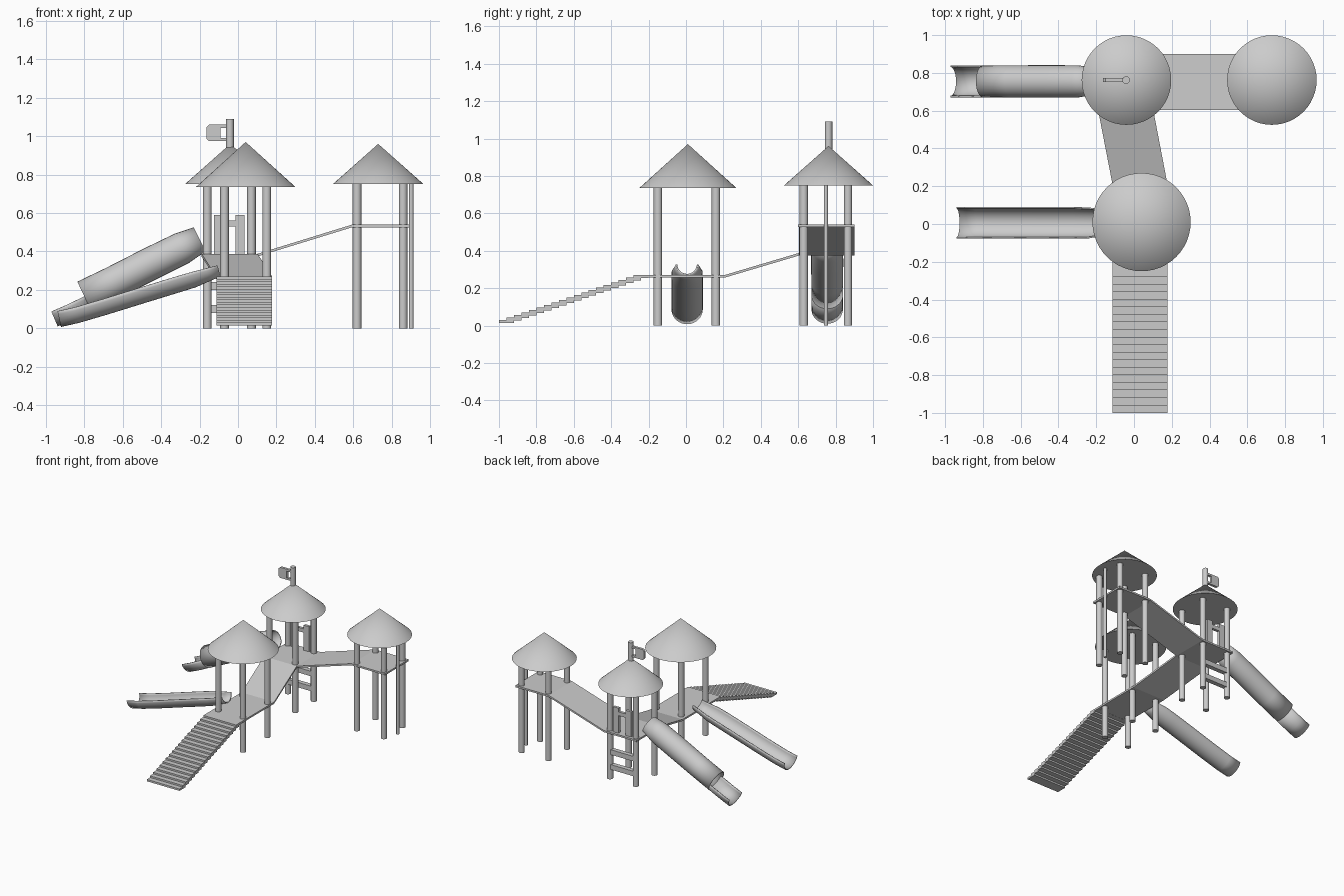
import bpy, bmesh
from math import sin, cos, pi, radians
from mathutils import Vector

if "Cube" in bpy.data.objects:
    bpy.data.objects.remove(bpy.data.objects["Cube"])


def finish(name, bm, smooth=False, shell=0):
    bmesh.ops.recalc_face_normals(bm, faces=bm.faces)
    me = bpy.data.meshes.new(name)
    bm.to_mesh(me)
    bm.free()
    ob = bpy.data.objects.new(name, me)
    bpy.context.collection.objects.link(ob)
    if shell:
        m = ob.modifiers.new("wall", 'SOLIDIFY')
        m.thickness, m.offset = shell, 0
    if smooth:
        bpy.ops.object.select_all(action='DESELECT')
        ob.select_set(True)
        bpy.context.view_layer.objects.active = ob
        bpy.ops.object.shade_smooth_by_angle(angle=radians(35))
    return ob


def cone(name, x, y, z0, z1, r0, r1, seg=24):
    bm = bmesh.new()
    bmesh.ops.create_cone(bm, cap_ends=True, segments=seg, radius1=r0, radius2=r1, depth=z1 - z0)
    bmesh.ops.translate(bm, vec=(x, y, (z0 + z1) / 2), verts=bm.verts)
    return finish(name, bm, True)


def slab(name, pts, thick, direction=(0, 0, -1)):
    """Extrude a flat outline by thick along direction."""
    bm = bmesh.new()
    f = bm.faces.new([bm.verts.new(p) for p in pts])
    ext = bmesh.ops.extrude_face_region(bm, geom=[f], use_keep_orig=True)
    vs = [v for v in ext["geom"] if isinstance(v, bmesh.types.BMVert)]
    bmesh.ops.translate(bm, vec=Vector(direction) * thick, verts=vs)
    return finish(name, bm)


def deck(name, x0, x1, y0, y1, z, thick=0.014):
    return slab(name, [(x0, y0, z), (x1, y0, z), (x1, y1, z), (x0, y1, z)], thick)


def chute(name, path, y, a0, a1, n):
    """Sweep an arc along (x, z, radius) points; angle 90 is the top."""
    bm = bmesh.new()
    rings = []
    full = abs(a1 - a0) >= 360
    for i, (x, z, r) in enumerate(path):
        p, q = path[max(i - 1, 0)], path[min(i + 1, len(path) - 1)]
        t = Vector((q[0] - p[0], 0, q[1] - p[1])).normalized()
        up = Vector((-t.z, 0, t.x))
        ring = []
        for k in range(n if full else n + 1):
            a = radians(a0 + (a1 - a0) * k / n)
            ring.append(bm.verts.new(Vector((x, y, z)) + Vector((0, r * cos(a), 0)) + up * r * sin(a)))
        rings.append(ring)
    for A, B in zip(rings, rings[1:]):
        m = len(A)
        for k in range(m if full else m - 1):
            bm.faces.new((A[k], A[(k + 1) % m], B[(k + 1) % m], B[k]))
    return finish(name, bm, True, 0.008)


# towers: centre, post half spacing, roof base, apex, roof radius
towers = {
    "front_tower": (0.04, 0.005, 0.11, 0.155, 0.735, 0.97, 0.26),
    "flag_tower": (-0.045, 0.748, 0.115, 0.118, 0.75, 0.96, 0.237),
    "high_tower": (0.74, 0.748, 0.12, 0.118, 0.75, 0.96, 0.237),
}
roof_centre = {"front_tower": (0.04, 0.01), "flag_tower": (-0.04, 0.762), "high_tower": (0.73, 0.762)}
for name, (x, y, dx, dy, zb, zt, r) in towers.items():
    for i, (sx, sy) in enumerate([(-1, -1), (1, -1), (1, 1), (-1, 1)]):
        cone(f"{name}_post_{i}", x + sx * dx, y + sy * dy, 0, zb + 0.005, 0.0225, 0.0225)
    cone(name + "_roof", *roof_centre[name], zb, zt, r, 0, 48)

# decks
deck("front_deck", -0.113, 0.178, -0.2, 0.206, 0.27)
deck("flag_deck", -0.19, 0.102, 0.603, 0.9, 0.388)
deck("high_deck", 0.595, 0.893, 0.6, 0.9, 0.54)

# sloping bridges
slab("skew_bridge", [(-0.113, 0.206, 0.27), (0.178, 0.206, 0.27),
                     (0.102, 0.603, 0.388), (-0.19, 0.603, 0.388)], 0.014)
slab("high_bridge", [(0.102, 0.603, 0.388), (0.595, 0.603, 0.54),
                     (0.595, 0.9, 0.54), (0.102, 0.9, 0.388)], 0.014)

# overlapping stair treads
N = 19
for i in range(N):
    y = -1 + i * 0.04
    deck(f"stair_tread_{i}", -0.113, 0.178, y, y + 0.08, 0.029 + 0.241 * i / (N - 1), 0.015)

# open slide, narrowing where it meets the deck
chute("open_slide", [(-0.94, 0.089, 0.08), (-0.85, 0.109, 0.08), (-0.7, 0.153, 0.08), (-0.5, 0.215, 0.08),
                     (-0.34, 0.264, 0.08), (-0.24, 0.293, 0.078), (-0.17, 0.311, 0.066), (-0.107, 0.327, 0.056)],
      0.006, 180, 360, 16)

# tube slide with an open run-out
chute("tube_slide", [(-0.80, 0.166, 0.081), (-0.65, 0.238, 0.081), (-0.45, 0.339, 0.082),
                     (-0.295, 0.415, 0.081), (-0.2, 0.463, 0.066)], 0.755, 0, 360, 28)
chute("tube_slide_runout", [(-0.972, 0.087, 0.08), (-0.9, 0.118, 0.08), (-0.785, 0.173, 0.08)],
      0.755, 180, 360, 16)

# fire pole
cone("fire_pole", 0.902, 0.748, 0, 0.755, 0.0115, 0.0115, 16)

# ladder rungs between the rear posts
for i, z in enumerate((0.12, 0.24)):
    slab(f"ladder_rung_{i}", [(-0.16, 0.848, z), (0.07, 0.848, z), (0.07, 0.884, z), (-0.16, 0.884, z)], 0.04)

# hand grips with crossbar above the ladder
grip = [(0.0235 + 0.0085, z) for z in (0, 0)]
cx = -0.045
outline = [(-0.08, 0.375), (-0.032, 0.375), (-0.032, 0.53), (0.032, 0.53), (0.032, 0.375), (0.08, 0.375),
           (0.08, 0.59), (0.032, 0.59), (0.032, 0.56), (-0.032, 0.56), (-0.032, 0.59), (-0.08, 0.59)]
slab("ladder_grips", [(cx + x, 0.856, z) for x, z in outline], 0.022, (0, 1, 0))

# flag on its pole
cone("flag_pole", -0.042, 0.762, 0.75, 1.09, 0.02, 0.02)
flag = [(-0.045, 1.06), (-0.152, 1.06), (-0.165, 1.047), (-0.165, 0.988), (-0.152, 0.975), (-0.045, 0.975),
        (-0.045, 0.99), (-0.092, 0.99), (-0.092, 1.044), (-0.045, 1.044)]
slab("flag", [(x, 0.752, z) for x, z in flag], 0.02, (0, 1, 0))
